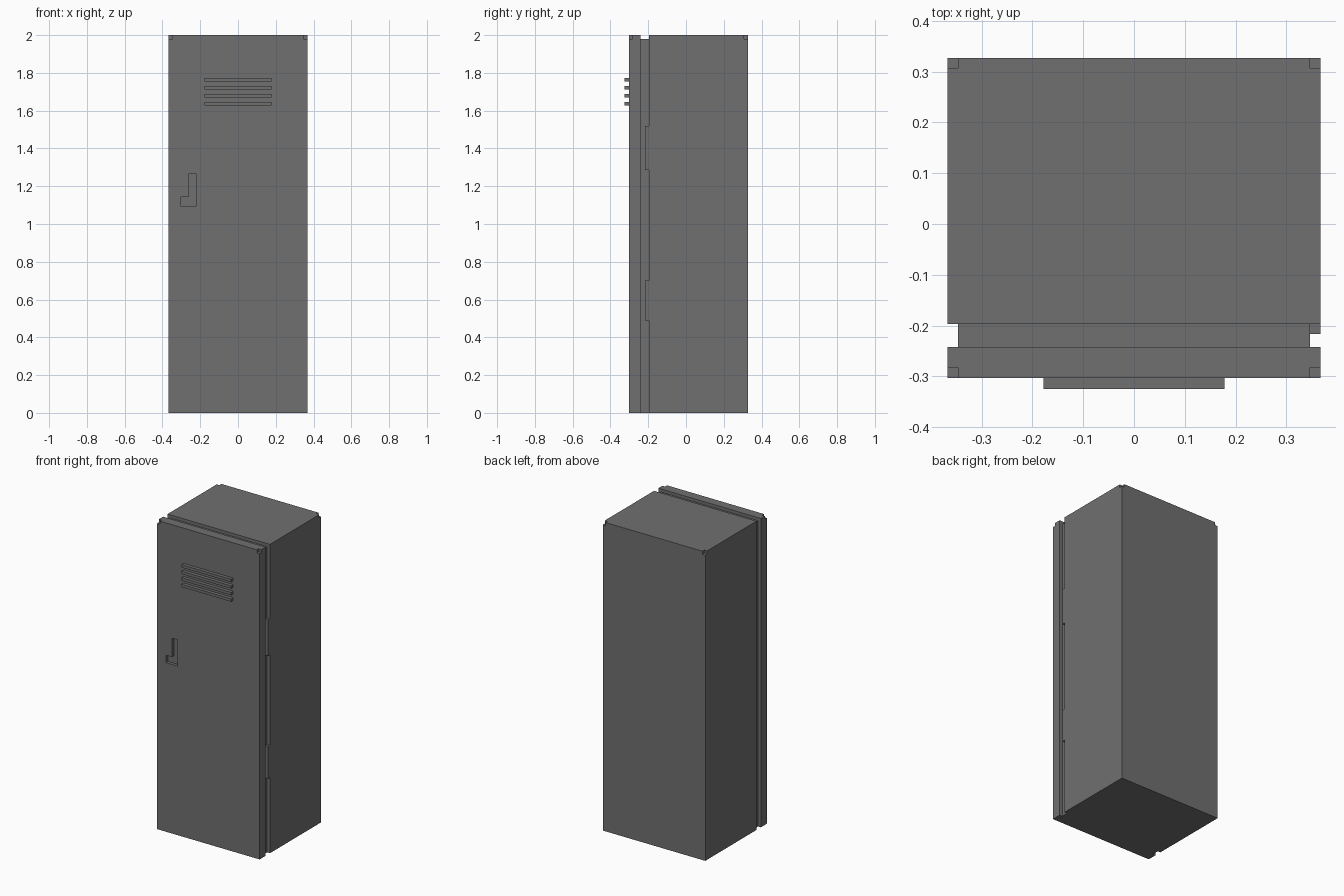
import bpy
import bmesh

cube = bpy.data.objects.get("Cube")
if cube:
    bpy.data.objects.remove(cube, do_unlink=True)

grey = bpy.data.materials.new("locker_grey")
grey.use_nodes = True
grey.diffuse_color = (0.16, 0.16, 0.16, 1)
grey.node_tree.nodes["Principled BSDF"].inputs["Base Color"].default_value = (0.16, 0.16, 0.16, 1)


def prism(name, outline, y0, y1):
    """Extrude an (x, z) outline from y0 back to y1."""
    bm = bmesh.new()
    face = bm.faces.new([bm.verts.new((x, y0, z)) for x, z in outline])
    ext = bmesh.ops.extrude_face_region(bm, geom=[face])
    moved = [v for v in ext["geom"] if isinstance(v, bmesh.types.BMVert)]
    bmesh.ops.translate(bm, verts=moved, vec=(0, y1 - y0, 0))
    bmesh.ops.recalc_face_normals(bm, faces=bm.faces)
    mesh = bpy.data.meshes.new(name)
    bm.to_mesh(mesh)
    bm.free()
    mesh.materials.append(grey)
    obj = bpy.data.objects.new(name, mesh)
    bpy.context.collection.objects.link(obj)
    return obj


def box(name, x0, x1, y0, y1, z0, z1):
    return prism(name, [(x0, z0), (x1, z0), (x1, z1), (x0, z1)], y0, y1)


def cut(obj, cutter):
    """Subtract the cutter, then discard it."""
    cutter.hide_render = True
    mod = obj.modifiers.new("cut", 'BOOLEAN')
    mod.operation = 'DIFFERENCE'
    mod.solver = 'EXACT'
    mod.object = cutter
    bpy.context.view_layer.objects.active = obj
    bpy.ops.object.modifier_apply(modifier=mod.name)
    bpy.data.objects.remove(cutter, do_unlink=True)


W, H = 0.367, 2.0              # half width, height
FRONT, DOOR_BACK = -0.303, -0.242
BODY_FRONT, BACK = -0.197, 0.327
N = 0.02                       # corner notch size

# Main shells
body = box("locker_body", -W, W, BODY_FRONT, BACK, 0, H)
door = box("door", -W, W, FRONT, DOOR_BACK, 0, H)

# Recessed spacer between door and body
box("door_spacer", -W + N, W - N, DOOR_BACK, BODY_FRONT, 0, H - N)

# Square notches in the outer top corners
for s in (-1, 1):
    x0, x1 = sorted((s * (W - N), s * (W + 0.05)))
    cut(body, box("notch_cutter", x0, x1, BACK - N, BACK + 0.05, H - N, H + 0.05))
    cut(door, box("notch_cutter", x0, x1, FRONT - 0.05, FRONT + N, H - N, H + 0.05))

# L-shaped handle recess
handle = [(-0.305, 1.095), (-0.22, 1.095), (-0.22, 1.265),
          (-0.262, 1.265), (-0.262, 1.143), (-0.305, 1.143)]
cut(door, prism("handle_cutter", handle, FRONT - 0.05, FRONT + 0.02))

# Vent slats
for i in range(4):
    z = 1.636 + i * 0.0423
    box(f"vent_slat_{i + 1}", -0.178, 0.178, FRONT - 0.022, FRONT, z - 0.009, z + 0.009)

# Hinge blocks on the left edge
for name, z0, z1 in (("lower_hinge", 0.49, 0.70), ("upper_hinge", 1.285, 1.52)):
    box(name, W - N, W, BODY_FRONT - N, BODY_FRONT, z0, z1)
